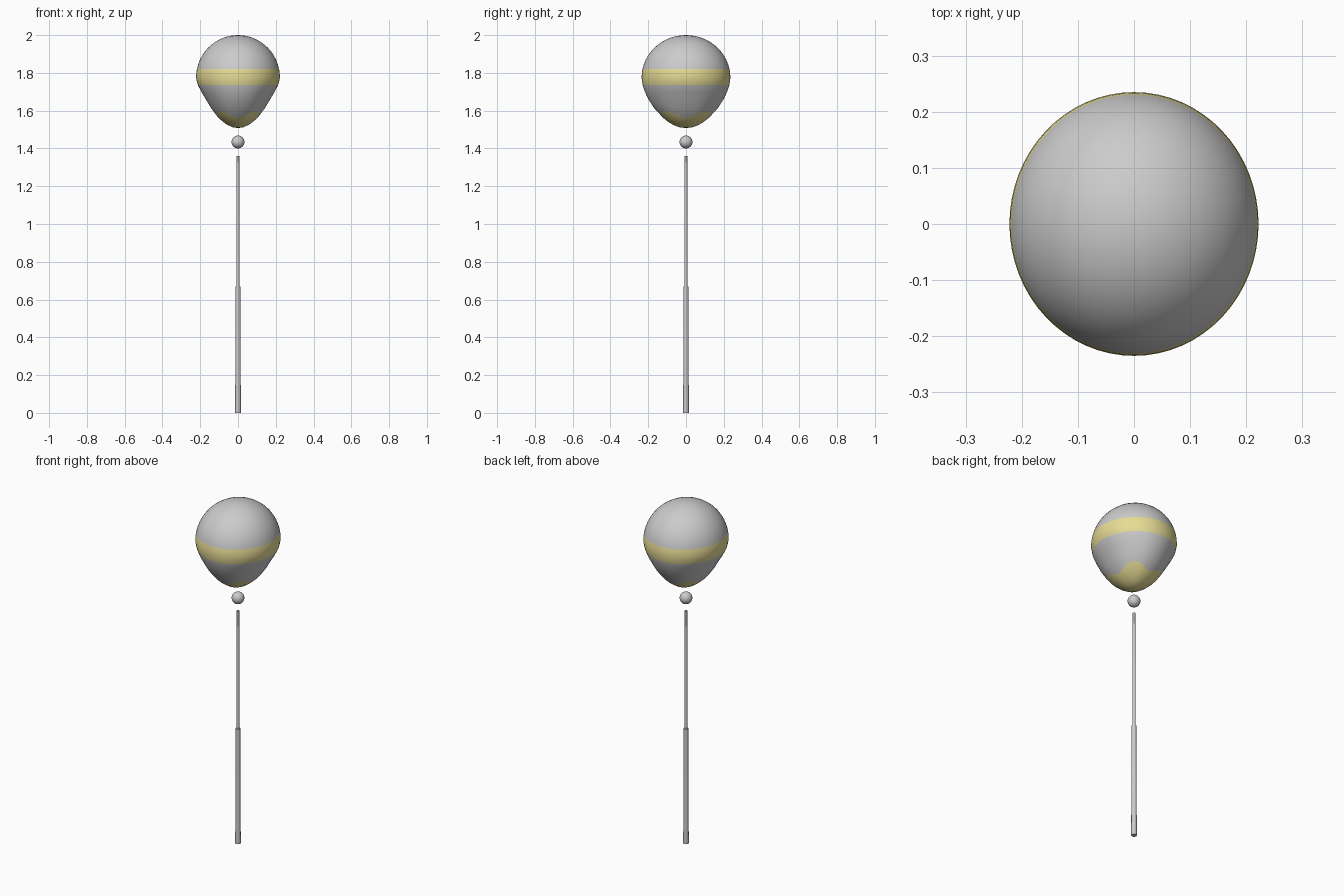
import bpy, bmesh, math

if "Cube" in bpy.data.objects:
    bpy.data.objects.remove(bpy.data.objects["Cube"])

yellow = bpy.data.materials.new("yellow")
yellow.diffuse_color = (0.8, 0.72, 0.3, 1)
yellow.use_nodes = True
yellow.node_tree.nodes["Principled BSDF"].inputs["Base Color"].default_value = yellow.diffuse_color
grey = bpy.data.materials.new("plain_grey")
grey.diffuse_color = (0.8, 0.8, 0.8, 1)
grey.use_nodes = True
grey.node_tree.nodes["Principled BSDF"].inputs["Base Color"].default_value = grey.diffuse_color


def finish(name, bm, mats=()):
    bmesh.ops.recalc_face_normals(bm, faces=bm.faces)
    me = bpy.data.meshes.new(name)
    bm.to_mesh(me)
    bm.free()
    ob = bpy.data.objects.new(name, me)
    bpy.context.collection.objects.link(ob)
    for m in mats:
        me.materials.append(m)
    bpy.context.view_layer.objects.active = ob
    bpy.ops.object.select_all(action='DESELECT')
    ob.select_set(True)
    bpy.ops.object.shade_smooth_by_angle(angle=math.radians(40))
    return ob


# balloon: lower half from a profile (z, x radius, y radius), upper half ellipsoidal
MID, RX, RY, H = 1.775, 0.222, 0.235, 0.225
LOWER = [(1.508, 0, 0), (1.512, .028, .035), (1.525, .057, .069), (1.55, .092, .108),
         (1.58, .120, .141), (1.62, .147, .174), (1.66, .170, .199),
         (1.70, .194, .218), (1.74, .215, .231), (1.775, RX, RY)]


def radii(z):
    if z >= MID:
        k = math.sqrt(max(0, 1 - ((z - MID) / H) ** 2))
        return RX * k, RY * k
    for a, b in zip(LOWER, LOWER[1:]):
        if z <= b[0]:
            t = (z - a[0]) / (b[0] - a[0])
            return a[1] + t * (b[1] - a[1]), a[2] + t * (b[2] - a[2])


EDGE, BAND_LO, BAND_HI = 1.58, 1.735, 1.82
levels = [1.512, 1.525, 1.55, EDGE, 1.62, 1.66, 1.70, BAND_LO, 1.755, MID, 1.80, BAND_HI]
a0 = math.asin((BAND_HI - MID) / H)
levels += [MID + H * math.sin(a0 + (math.pi / 2 - a0) * i / 12) for i in range(1, 12)]

N = 64
bm = bmesh.new()
rings = []
for z0 in levels:
    ring = []
    for i in range(N):
        a = 2 * math.pi * i / N
        # wavy border of the lower yellow patch
        wave = {1.55: 0.008, EDGE: 0.016, 1.62: 0.006}.get(z0, 0)
        z = z0 - wave * math.cos(4 * a)
        rx, ry = radii(z)
        ring.append(bm.verts.new((rx * math.cos(a), ry * math.sin(a), z)))
    rings.append(ring)
bottom = bm.verts.new((0, 0, 1.508))
top = bm.verts.new((0, 0, 2.0))
for i in range(N):
    j = (i + 1) % N
    bm.faces.new((bottom, rings[0][j], rings[0][i])).material_index = 1
    bm.faces.new((top, rings[-1][i], rings[-1][j]))
    for k in range(len(rings) - 1):
        f = bm.faces.new((rings[k][i], rings[k][j], rings[k + 1][j], rings[k + 1][i]))
        if levels[k + 1] <= EDGE or BAND_LO <= levels[k] < BAND_HI:
            f.material_index = 1
finish("balloon", bm, (grey, yellow))

# small knot ball below the balloon
bm = bmesh.new()
bmesh.ops.create_uvsphere(bm, u_segments=32, v_segments=16, radius=0.034)
bmesh.ops.translate(bm, verts=bm.verts, vec=(0, 0, 1.434))
finish("knot_ball", bm)


# two-part stick
def rod(name, z0, z1, r0, r1):
    bm = bmesh.new()
    bmesh.ops.create_cone(bm, cap_ends=True, segments=16, radius1=r0, radius2=r1, depth=z1 - z0)
    bmesh.ops.translate(bm, verts=bm.verts, vec=(0, 0, (z0 + z1) / 2))
    finish(name, bm)


rod("lower_stick", 0, 0.67, 0.015, 0.013)
rod("upper_stick", 0.66, 1.36, 0.009, 0.007)
